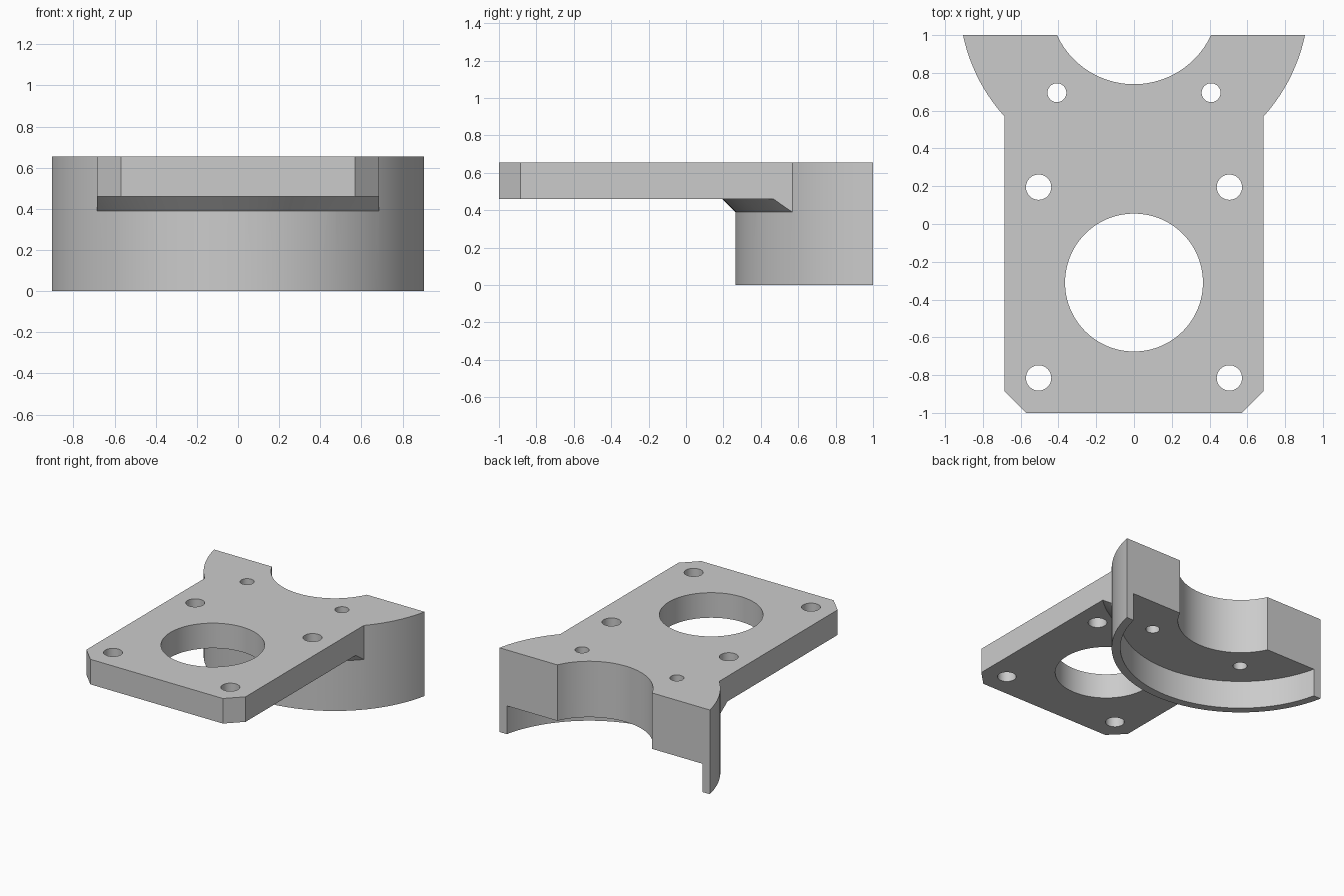
import bpy
import bmesh
from mathutils import Matrix, Vector

cube = bpy.data.objects.get("Cube")
if cube:
    bpy.data.objects.remove(cube, do_unlink=True)

TOP, PLATE_BOTTOM = 0.655, 0.46
HALF_W = 0.685
ARC_Y, ARC_R = 1.19, 0.925      # centre and radius of the round collar

grey = bpy.data.materials.new("plain grey")
grey.use_nodes = True
grey.diffuse_color = (0.6, 0.6, 0.6, 1)
grey.node_tree.nodes["Principled BSDF"].inputs["Base Color"].default_value = (0.6, 0.6, 0.6, 1)


def make_object(name, bm):
    bmesh.ops.recalc_face_normals(bm, faces=bm.faces)
    mesh = bpy.data.meshes.new(name)
    bm.to_mesh(mesh)
    bm.free()
    mesh.materials.append(grey)
    obj = bpy.data.objects.new(name, mesh)
    bpy.context.collection.objects.link(obj)
    return obj


def round_part(name, x, y, r, z0, z1, r_top=None, segments=128):
    bm = bmesh.new()
    bmesh.ops.create_cone(bm, cap_ends=True, segments=segments, radius1=r,
                          radius2=r if r_top is None else r_top, depth=z1 - z0,
                          matrix=Matrix.Translation((x, y, (z0 + z1) / 2)))
    return make_object(name, bm)


def prism(name, outline, z0, z1):
    bm = bmesh.new()
    face = bm.faces.new([bm.verts.new((x, y, z0)) for x, y in outline])
    grown = bmesh.ops.extrude_face_region(bm, geom=[face])["geom"]
    verts = [g for g in grown if isinstance(g, bmesh.types.BMVert)]
    bmesh.ops.translate(bm, verts=verts, vec=Vector((0, 0, z1 - z0)))
    return make_object(name, bm)


def box(name, half_w, y0, y1, z0, z1):
    return prism(name, [(-half_w, y0), (half_w, y0), (half_w, y1), (-half_w, y1)], z0, z1)


def combine(target, other, operation):
    other.hide_render = True
    mod = target.modifiers.new("combine", "BOOLEAN")
    mod.operation, mod.solver, mod.object = operation, "EXACT", other
    bpy.context.view_layer.objects.active = target
    bpy.ops.object.modifier_apply(modifier=mod.name)
    bpy.data.objects.remove(other, do_unlink=True)


# Round collar with a recess underneath that leaves a thin outer lip
bracket = round_part("mounting_bracket", 0, ARC_Y, ARC_R, 0, TOP)
combine(bracket, round_part("recess_cutter", 0, ARC_Y, 0.863, -0.1, 0.22), "DIFFERENCE")

# Sloped support under the plate, as wide as the plate
flare = round_part("sloped_support", 0, ARC_Y, ARC_R - 0.03, 0.36, 0.5, ARC_R + 0.11)
combine(flare, box("width_limit", HALF_W, -1, 0.9, 0.3, 0.6), "INTERSECT")
combine(bracket, flare, "UNION")

# Flat plate with clipped front corners
right_side = [(0.57, -1), (HALF_W, -0.885), (HALF_W, 0.9)]
outline = right_side + [(-x, y) for x, y in reversed(right_side)]
combine(bracket, prism("plate", outline, PLATE_BOTTOM, TOP), "UNION")

# Flat back, rear arc and central opening
combine(bracket, box("back_cutter", 1.5, 1, 3, -0.5, 1), "DIFFERENCE")
combine(bracket, round_part("arc_cutter", 0, ARC_Y, 0.45, -0.5, 1), "DIFFERENCE")
combine(bracket, round_part("opening_cutter", 0, -0.31, 0.365, -0.5, 1), "DIFFERENCE")

# Bolt holes in mirrored pairs
for x, y, r in [(0.505, -0.815, 0.067), (0.505, 0.195, 0.067), (0.408, 0.695, 0.05)]:
    for side in (-1, 1):
        combine(bracket, round_part("bolt_cutter", side * x, y, r, -0.5, 1, segments=48), "DIFFERENCE")

bpy.ops.object.select_all(action="DESELECT")
bracket.select_set(True)
bpy.context.view_layer.objects.active = bracket
bpy.ops.object.shade_smooth_by_angle()
